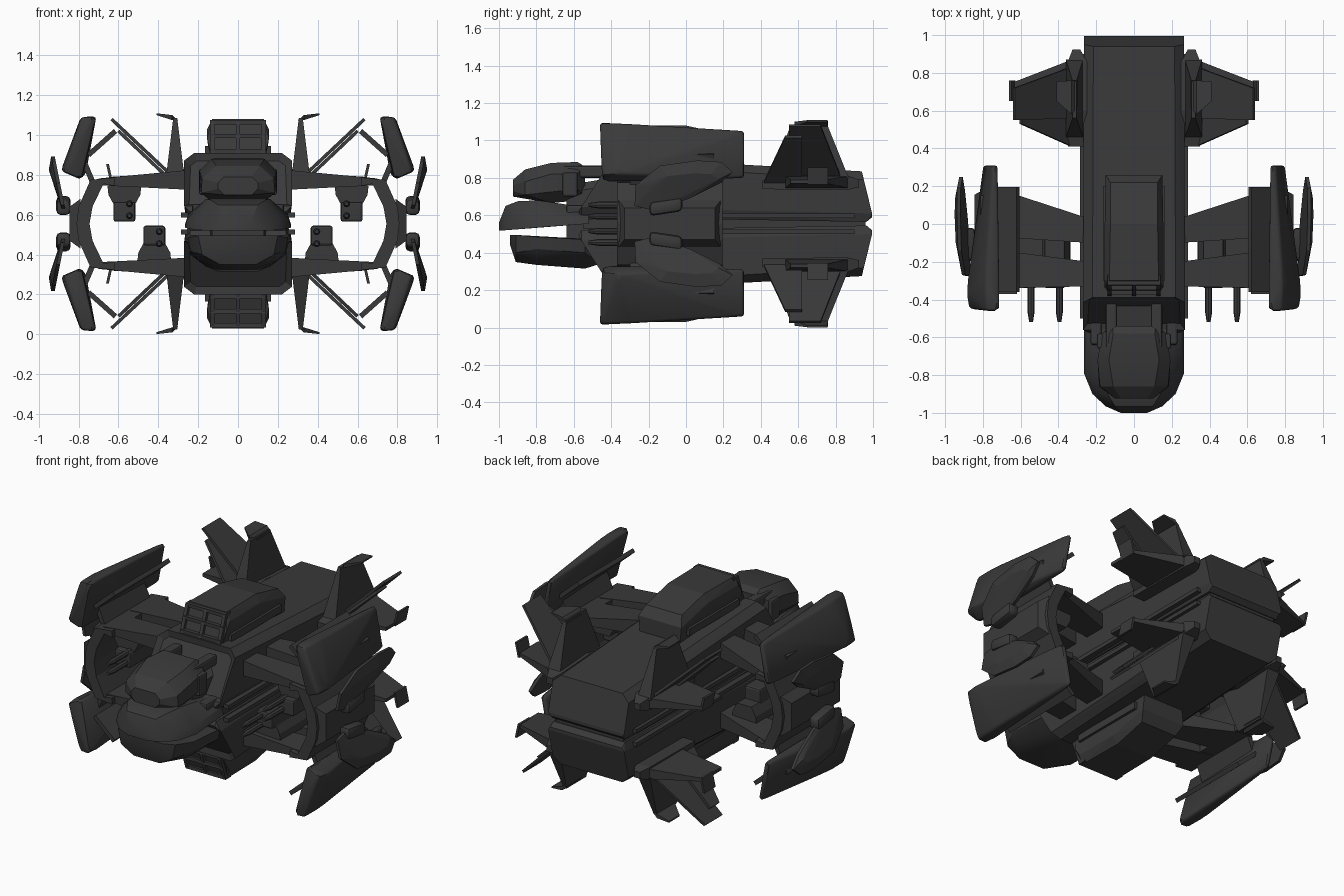
import bpy, bmesh, math
from mathutils import Vector

if "Cube" in bpy.data.objects:
    bpy.data.objects.remove(bpy.data.objects["Cube"])

MID = 0.555  # the craft is mirrored above and below this height
mat = bpy.data.materials.new("dark_grey")
mat.diffuse_color = (0.042, 0.042, 0.042, 1)
mat.use_nodes = True
mat.node_tree.nodes["Principled BSDF"].inputs["Base Color"].default_value = mat.diffuse_color


def finish(name, bm, mx=False, mz=False, bevel=0.0, smooth=0):
    """Optionally bevel, mirror in x and about MID in z, and make the object."""
    if bevel:
        bmesh.ops.bevel(bm, geom=bm.edges[:], offset=bevel, segments=2,
                        affect='EDGES', profile=0.5, clamp_overlap=True)
    for on, axis in ((mx, 0), (mz, 2)):
        if not on:
            continue
        new = bmesh.ops.duplicate(bm, geom=bm.verts[:] + bm.edges[:] + bm.faces[:])["geom"]
        for v in new:
            if isinstance(v, bmesh.types.BMVert):
                v.co[axis] = (2 * MID if axis == 2 else 0) - v.co[axis]
    bmesh.ops.recalc_face_normals(bm, faces=bm.faces[:])
    me = bpy.data.meshes.new(name)
    bm.to_mesh(me)
    bm.free()
    me.materials.append(mat)
    if smooth:
        for p in me.polygons:
            p.use_smooth = True
        me.set_sharp_from_angle(angle=math.radians(smooth))
    ob = bpy.data.objects.new(name, me)
    bpy.context.collection.objects.link(ob)
    return ob


def hull_bm(pts):
    bm = bmesh.new()
    for p in pts:
        bm.verts.new(p)
    r = bmesh.ops.convex_hull(bm, input=bm.verts[:])
    bmesh.ops.delete(bm, geom=[v for v in bm.verts if not v.link_faces], context='VERTS')
    bmesh.ops.dissolve_limit(bm, angle_limit=0.02, verts=bm.verts[:], edges=bm.edges[:])
    bmesh.ops.recalc_face_normals(bm, faces=bm.faces[:])
    return bm


def hull(name, pts, **kw):
    return finish(name, hull_bm(pts), **kw)


def box(name, x0, x1, y0, y1, z0, z1, **kw):
    return hull(name, [(x, y, z) for x in (x0, x1) for y in (y0, y1) for z in (z0, z1)], **kw)


def sym(y, pairs):
    """Left-right symmetric section at y from (half width, z) pairs."""
    return [(s * w, y, z) for w, z in pairs for s in (-1, 1)]


def octagon(y, w, z0, z1, c):
    return sym(y, [(w - c, z0), (w, z0 + c), (w, z1 - c), (w - c, z1)])


def slab(name, pts, off, **kw):
    """Flat plate through pts, thickened by the vector off."""
    o = Vector(off)
    return hull(name, [Vector(p) + o for p in pts] + [Vector(p) - o for p in pts], **kw)


def inset_front(bm, thick, depth):
    f = max((f for f in bm.faces if f.normal.y < -0.3), key=lambda f: f.calc_area())
    bmesh.ops.inset_individual(bm, faces=[f], thickness=thick, depth=-depth)


# Main fuselage halves with framed, sloping front
pts = (sym(-0.39, [(0.22, 0.91)]) + sym(-0.415, [(0.27, 0.872)]) + sym(-0.56, [(0.27, 0.645)])
       + sym(-0.575, [(0.24, 0.615)]) + sym(0.94, [(0.215, 0.835)]) + sym(0.95, [(0.265, 0.79)])
       + sym(0.995, [(0.265, 0.61), (0.25, 0.59)]) + sym(0.965, [(0.25, 0.565)])
       + sym(-0.56, [(0.24, 0.59)]))
bm = hull_bm(pts)
inset_front(bm, 0.035, 0.025)
finish("fuselage", bm, mz=True)
box("waist_core", -0.235, 0.235, -0.55, 0.96, 0.53, 0.58)
box("side_rail", 0.25, 0.285, -0.5, 0.9, 0.585, 0.61, mx=True, mz=True)

# Cabins above and below with a four-pane window front
cabin = (sym(-0.36, [(0.135, 0.91)]) + sym(-0.335, [(0.155, 0.98)]) + sym(-0.3, [(0.155, 1.03), (0.13, 1.08)])
         + sym(0.0, [(0.155, 1.03), (0.125, 1.08)]) + sym(0.22, [(0.125, 1.03)])
         + sym(0.26, [(0.15, 0.97), (0.14, 0.87)]) + sym(-0.36, [(0.135, 0.87)]))
finish("cabin", hull_bm(cabin), mz=True)
for i, z in enumerate((0.92, 0.995, 1.065)):
    y = -0.372 + (z - 0.91) * 0.36
    box("window_bar_%d" % i, -0.14, 0.14, y - 0.008, y + 0.04, z - 0.011, z + 0.011, mz=True)
for i, x in enumerate((0.0, 0.13)):
    hull("window_post_%d" % i, [(x + dx, y, z) for dx in (-0.011, 0.011)
         for y, z in ((-0.38, 0.91), (-0.33, 0.91), (-0.322, 1.075), (-0.27, 1.075))],
         mx=x > 0, mz=True)
box("cabin_sill", 0.13, 0.165, -0.3, 0.2, 0.9, 0.945, mx=True, mz=True)

# Head: dome, upper jaw and lower jaw
hull("head_dome", octagon(-0.925, 0.1, 0.7, 0.79, 0.03) + sym(-0.86, [(0.185, 0.71), (0.18, 0.78), (0.11, 0.845)])
     + octagon(-0.72, 0.193, 0.665, 0.88, 0.06) + octagon(-0.58, 0.17, 0.68, 0.885, 0.06)
     + sym(-0.54, [(0.12, 0.7), (0.11, 0.86)]), smooth=25)
hull("upper_jaw", sym(-1.0, [(0.07, 0.52), (0.06, 0.56)]) + sym(-0.965, [(0.15, 0.52), (0.1, 0.65)])
     + sym(-0.9, [(0.22, 0.525), (0.21, 0.58), (0.14, 0.675)])
     + sym(-0.79, [(0.265, 0.535), (0.255, 0.58), (0.16, 0.68)])
     + sym(-0.52, [(0.265, 0.555), (0.25, 0.6), (0.17, 0.64)]), smooth=25)
hull("lower_jaw", sym(-0.94, [(0.13, 0.495), (0.11, 0.44)]) + sym(-0.91, [(0.2, 0.495), (0.18, 0.4), (0.09, 0.35)])
     + sym(-0.8, [(0.25, 0.485), (0.24, 0.42), (0.2, 0.37), (0.1, 0.335)])
     + sym(-0.54, [(0.255, 0.47), (0.24, 0.4), (0.1, 0.315)])
     + sym(-0.46, [(0.2, 0.47), (0.16, 0.34)]), smooth=25)
hull("neck", octagon(-0.64, 0.13, 0.42, 0.76, 0.04) + octagon(-0.4, 0.16, 0.35, 0.8, 0.04))
box("neck_rail", 0.09, 0.15, -0.66, -0.42, 0.8, 0.865, mx=True, bevel=0.012)
box("head_ear", 0.15, 0.195, -0.66, -0.58, 0.7, 0.83, mx=True, bevel=0.01)
box("cheek_bar", 0.17, 0.23, -0.64, -0.45, 0.6, 0.655, mx=True, bevel=0.012)

# Wing arms, two struts above and two below on each side
for nm, r0, r1, t0, t1 in (("rear_arm", -0.1, 0.03, -0.07, 0.18), ("front_arm", -0.33, -0.2, -0.34, -0.14)):
    hull(nm, [(0.24, y, z) for y in (r0, r1) for z in (0.725, 0.825)]
         + [(0.7, y, z) for y in (t0, t1) for z in (0.748, 0.782)], mx=True, mz=True)

# Curved wing tip frame
half = [(0.62, 0.787), (0.74, 0.775), (0.80, 0.64), (0.81, 0.555)]
inner = [(0.745, 0.555), (0.73, 0.64), (0.675, 0.755), (0.62, 0.745)]
for i in range(3):
    quad = [half[i], half[i + 1], inner[2 - i], inner[3 - i]]
    hull("tip_frame_%d" % i, [(x, y, z) for x, z in quad for y in (-0.37, 0.195)], mx=True, mz=True)
hull("tip_plate", [(0.79, y, z) for y in (-0.36, 0.185) for z in (0.43, 0.68)]
     + [(0.845, y, z) for y in (-0.33, 0.155) for z in (0.47, 0.64)], mx=True)

# Large shield panels with their inner flanges and links
hull("shield_panel", [(0.785, -0.46, 1.09), (0.71, -0.46, 1.095), (0.785, -0.44, 0.775), (0.875, -0.45, 0.815),
     (0.89, -0.36, 0.82), (0.79, -0.3, 1.088), (0.75, 0.31, 1.05), (0.72, 0.31, 1.05),
     (0.8, 0.31, 0.8), (0.765, 0.31, 0.8)], mx=True, mz=True, bevel=0.014, smooth=35)
slab("panel_flange", [(0.615, y, 1.02) for y in (-0.36, 0.195)] + [(0.75, y, 0.9) for y in (-0.36, 0.195)],
     (0.008, 0, 0.01), mx=True, mz=True)
slab("panel_link", [(0.73, y, 0.765) for y in (-0.3, 0.15)] + [(0.80, y, 0.93) for y in (-0.3, 0.15)],
     (0.013, 0, -0.005), mx=True, mz=True)

# Outer blades with capsule mounts
outline = [(-0.275, 0.65), (-0.27, 0.76), (-0.14, 0.865), (0.06, 0.893), (0.19, 0.885), (0.25, 0.83), (0.18, 0.77),
           (0.02, 0.69), (-0.17, 0.625)]
lean = lambda z: 0.875 + (z - 0.62) * 0.2
hull("outer_blade", [(lean(z) + 0.008, y, z) for y, z in outline]
     + [(lean(z) - 0.01, y, z) for y, z in outline]
     + [(lean(z) + 0.02, y * 0.7, 0.755 + (z - 0.755) * 0.5) for y, z in outline], mx=True, mz=True)
hull("blade_mount", [(x, y, z + y * 0.15 + 0.015) for x in (0.84, 0.912)
     for y, z in ((-0.195, 0.61), (-0.195, 0.685), (-0.02, 0.61), (-0.02, 0.685))],
     mx=True, mz=True, bevel=0.022, smooth=40)

# Guns: outer pair hangs from the upper arms, inner pair stands on the lower arms
for nm, x, s, z in (("outer_gun", 0.57, 1, 0.745), ("inner_gun", 0.42, -1, 0.365)):
    zz = lambda d: z - s * d
    hull(nm + "_base", [(x + dx, y, zz(d)) for dx, d in ((-0.085, 0), (0.085, 0), (-0.08, 0.045), (0.08, 0.045),
         (-0.05, 0.1), (0.05, 0.1)) for y in (-0.3, 0.02)], mx=True)
    a, b = sorted((zz(0.08), zz(0.18)))
    box(nm + "_body", x - 0.055, x + 0.055, -0.34, -0.06, a, b, mx=True, bevel=0.012)
    for k, d in enumerate((0.09, 0.15)):
        cx, cz = x - 0.025, zz(d)
        ring = [(math.cos(t * math.pi / 4), math.sin(t * math.pi / 4)) for t in range(8)]
        hull("%s_barrel_%d" % (nm, k), [(cx + c * r, y, cz + n * r) for c, n in ring
             for y, r in ((-0.3, 0.018), (-0.47, 0.018), (-0.52, 0.01))], mx=True)

# Tail: root pod, upright fin with hooked tip, side winglet and diagonal blades
hull("tail_pod", [(x, y, z) for x in (0.25, 0.35) for y, z in
     ((0.41, 0.74), (0.41, 0.785), (0.86, 0.735), (0.86, 0.815), (0.6, 0.83))]
     + [(x, 0.925, z) for x in (0.285, 0.325) for z in (0.75, 0.79)], mx=True, mz=True)
hull("tail_fin", [(x, y, 0.8) for x in (0.27, 0.36) for y in (0.46, 0.87)]
     + [(x, y, 0.93) for x in (0.285, 0.34) for y in (0.51, 0.81)]
     + [(x, y, 1.085) for x in (0.305, 0.325) for y in (0.56, 0.755)], mx=True, mz=True)
hull("fin_hook", [(0.3, y, 1.07) for y in (0.62, 0.76)] + [(0.33, y, z) for y in (0.58, 0.76) for z in (1.075, 1.1)]
     + [(0.41, y, z) for y in (0.65, 0.755) for z in (1.1, 1.109)], mx=True, mz=True)
hull("winglet", [(0.33, y, z) for y in (0.53, 0.87) for z in (0.745, 0.81)]
     + [(0.64, y, z) for y in (0.56, 0.75) for z in (0.77, 0.79)], mx=True, mz=True)
slab("winglet_tip", [(0.635, y, 0.765) for y in (0.65, 0.76)] + [(0.655, y, 0.855) for y in (0.65, 0.76)],
     (0.007, 0, 0), mx=True, mz=True)
slab("diagonal_blade", [(0.31, 0.56, 0.775), (0.31, 0.84, 0.775), (0.635, 0.55, 1.08), (0.635, 0.72, 1.08)],
     (0.006, 0, -0.006), mx=True, mz=True)
slab("forward_blade", [(0.33, 0.41, 0.765), (0.33, 0.62, 0.765), (0.6, 0.53, 1.02), (0.6, 0.62, 1.02)],
     (0.006, 0, -0.006), mx=True, mz=True)
